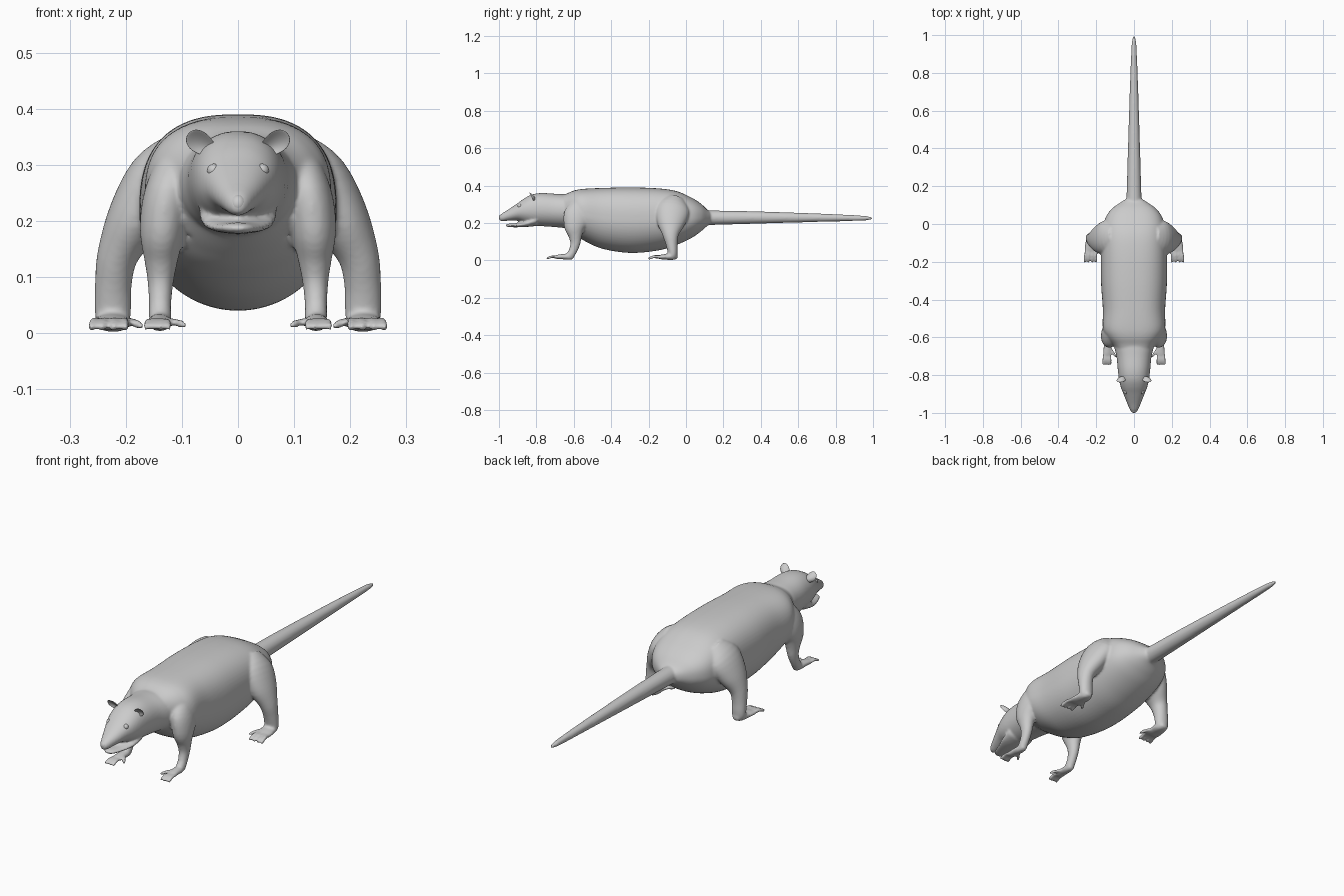
import bpy, bmesh, math
from mathutils import Vector

if "Cube" in bpy.data.objects:
    bpy.data.objects.remove(bpy.data.objects["Cube"])


def spline(pts, n):
    """Catmull-Rom samples through tuples of any length."""
    p = [pts[0]] + list(pts) + [pts[-1]]
    out = []
    for i in range(1, len(p) - 2):
        for k in range(n):
            t = k / n
            out.append([0.5 * (2 * b + (c - a) * t + (2 * a - 5 * b + 4 * c - d) * t * t
                               + (3 * b - a - 3 * c + d) * t ** 3)
                        for a, b, c, d in zip(*p[i - 1:i + 3])])
    return out + [list(pts[-1])]


def tube(bm, pts, axis=None, power=2.0, n=4, sides=32):
    """Closed loft; points are x, y, z, half width, half depth."""
    pts = spline(pts, n)
    rings = []
    for i, p in enumerate(pts):
        c = Vector(p[:3])
        t = axis or (Vector(pts[min(i + 1, len(pts) - 1)][:3]) - Vector(pts[max(i - 1, 0)][:3])).normalized()
        a = Vector((1, 0, 0))
        a = (a - t * a.dot(t)).normalized()
        b = a.cross(t)
        ring = []
        for k in range(sides):
            w = 2 * math.pi * k / sides
            e = 2 / power if math.sin(w) * b.z > 0 else 1.0
            u = math.copysign(abs(math.cos(w)) ** e, math.cos(w))
            v = math.copysign(abs(math.sin(w)) ** e, math.sin(w))
            ring.append(bm.verts.new(c + a * u * max(p[3], .001) + b * v * max(p[4], .001)))
        rings.append(ring)
    for r, q in zip(rings, rings[1:]):
        for k in range(sides):
            j = (k + 1) % sides
            bm.faces.new((r[k], r[j], q[j], q[k]))
    bm.faces.new(rings[0][::-1])
    bm.faces.new(rings[-1])


def section_loft(bm, rows, power=2.0):
    """Loft along y; rows are y, bottom z, top z, half width."""
    tube(bm, [(0, y, (lo + hi) / 2, w, (hi - lo) / 2) for y, lo, hi, w in rows],
         Vector((0, 1, 0)), power, 6, 64)


def toe(bm, root, tip, r=.009):
    mid = [(a + b) / 2 for a, b in zip(root, tip)]
    tube(bm, [(*root, r, r), (mid[0], mid[1], .02, r * .9, r * .9),
              (*[m + (t - m) * .75 for m, t in zip(mid, tip)], r * .85, r * .85),
              (*tip, r * .25, r * .25)], sides=12)


def finish(bm, name):
    bmesh.ops.recalc_face_normals(bm, faces=bm.faces)
    me = bpy.data.meshes.new(name)
    bm.to_mesh(me)
    bm.free()
    for f in me.polygons:
        f.use_smooth = True
    ob = bpy.data.objects.new(name, me)
    bpy.context.collection.objects.link(ob)
    return ob


body = bmesh.new()
# torso
section_loft(body, [(-.68, .2, .345, .08), (-.64, .17, .356, .11), (-.6, .14, .373, .143), (-.55, .108, .382, .165),
                    (-.45, .063, .387, .165), (-.3, .04, .39, .175), (-.15, .053, .385, .175),
                    (-.05, .083, .37, .17), (.03, .12, .335, .152), (.08, .155, .303, .118),
                    (.115, .185, .27, .07), (.14, .2, .252, .03)], 2.6)
# neck, skull and upper snout
section_loft(body, [(-1, .217, .236, .008), (-.985, .209, .25, .021), (-.95, .212, .272, .036),
                    (-.9, .213, .306, .056), (-.86, .2, .334, .071), (-.82, .188, .353, .08),
                    (-.77, .183, .36, .086), (-.7, .178, .356, .093), (-.62, .17, .352, .11),
                    (-.55, .16, .34, .1)], 2.2)
# lower jaw
section_loft(body, [(-.965, .184, .189, .01), (-.95, .178, .196, .027), (-.9, .177, .2, .048),
                    (-.85, .179, .215, .064), (-.8, .184, .25, .07)])
# tail
tube(body, [(0, .05, .228, .045, .045), (0, .13, .228, .04, .039), (0, .3, .229, .035, .035),
            (0, .5, .229, .029, .029), (0, .75, .228, .021, .021), (0, .93, .226, .014, .014),
            (0, .98, .225, .009, .009), (0, 1, .224, .002, .002)])

half = bmesh.new()
# hind leg and foot
tube(half, [(.1, -.06, .31, .05, .06), (.145, -.07, .27, .055, .09), (.185, -.08, .2, .05, .075),
            (.214, -.082, .14, .037, .045), (.222, -.077, .09, .033, .032), (.223, -.072, .05, .033, .027),
            (.223, -.072, .022, .03, .024), (.223, -.072, .004, .018, .014)])
tube(half, [(.222, -.045, .018, .014, .009), (.222, -.075, .02, .03, .018), (.225, -.11, .019, .034, .015),
            (.228, -.14, .018, .035, .011), (.228, -.155, .018, .025, .004)])
for root, tip in zip((.203, .219, .236, .252), (.2, .222, .243, .262)):
    toe(half, (root, -.135, .018), (tip, -.205, .01))
toe(half, (.205, -.105, .016), (.17, -.165, .012))
# front leg and foot
tube(half, [(.1, -.56, .29, .05, .06), (.125, -.58, .235, .045, .075), (.135, -.595, .18, .04, .058),
            (.137, -.592, .13, .03, .036), (.138, -.592, .09, .023, .027), (.139, -.605, .05, .02, .022),
            (.139, -.62, .025, .02, .021), (.14, -.625, .006, .012, .012)])
tube(half, [(.139, -.6, .016, .012, .008), (.139, -.63, .019, .02, .016), (.141, -.67, .02, .021, .013),
            (.143, -.695, .018, .022, .01), (.143, -.71, .018, .014, .004)])
for root, tip in zip((.128, .138, .147, .157), (.123, .137, .151, .165)):
    toe(half, (root, -.685, .018), (tip, -.748, .01), .0075)
toe(half, (.135, -.645, .017), (.093, -.708, .015), .0085)

# mirrored limbs fused with the body
me = bpy.data.meshes.new("limbs")
half.to_mesh(me)
body.from_mesh(me)
bmesh.ops.scale(half, vec=(-1, 1, 1), verts=half.verts)
half.to_mesh(me)
body.from_mesh(me)
half.free()
bpy.data.meshes.remove(me)
animal = finish(body, "body")
rm = animal.modifiers.new("fuse", 'REMESH')
rm.mode = 'VOXEL'
rm.voxel_size = .0055
rm.use_smooth_shade = True
sm = animal.modifiers.new("soften", 'SMOOTH')
sm.factor = .5
sm.iterations = 6

# ears: thin bowls opening forward
for s, side in ((1, "left"), (-1, "right")):
    bm = bmesh.new()
    bmesh.ops.create_uvsphere(bm, u_segments=32, v_segments=20, radius=1)
    ca, sa = math.cos(.62), math.sin(.62)
    for v in bm.verts:
        u, d, h = v.co
        r2 = u * u + h * h
        lx, lz = u * .031, h * .019 * (1 + .25 * u)
        x, z = .064 + lx * ca - lz * sa, .337 + lx * sa + lz * ca
        v.co = (s * x, -.813 + d * .005 - r2 * .012 - .5 * (z - .337), z)
    finish(bm, side + "_ear")
    # eye
    bm = bmesh.new()
    bmesh.ops.create_uvsphere(bm, u_segments=24, v_segments=16, radius=.012)
    bmesh.ops.translate(bm, vec=(s * .043, -.888, .29), verts=bm.verts)
    finish(bm, side + "_eye")

# nose
bm = bmesh.new()
bmesh.ops.create_uvsphere(bm, u_segments=24, v_segments=16, radius=1)
bmesh.ops.scale(bm, vec=(.015, .016, .017), verts=bm.verts)
bmesh.ops.translate(bm, vec=(0, -.984, .23), verts=bm.verts)
finish(bm, "nose")
